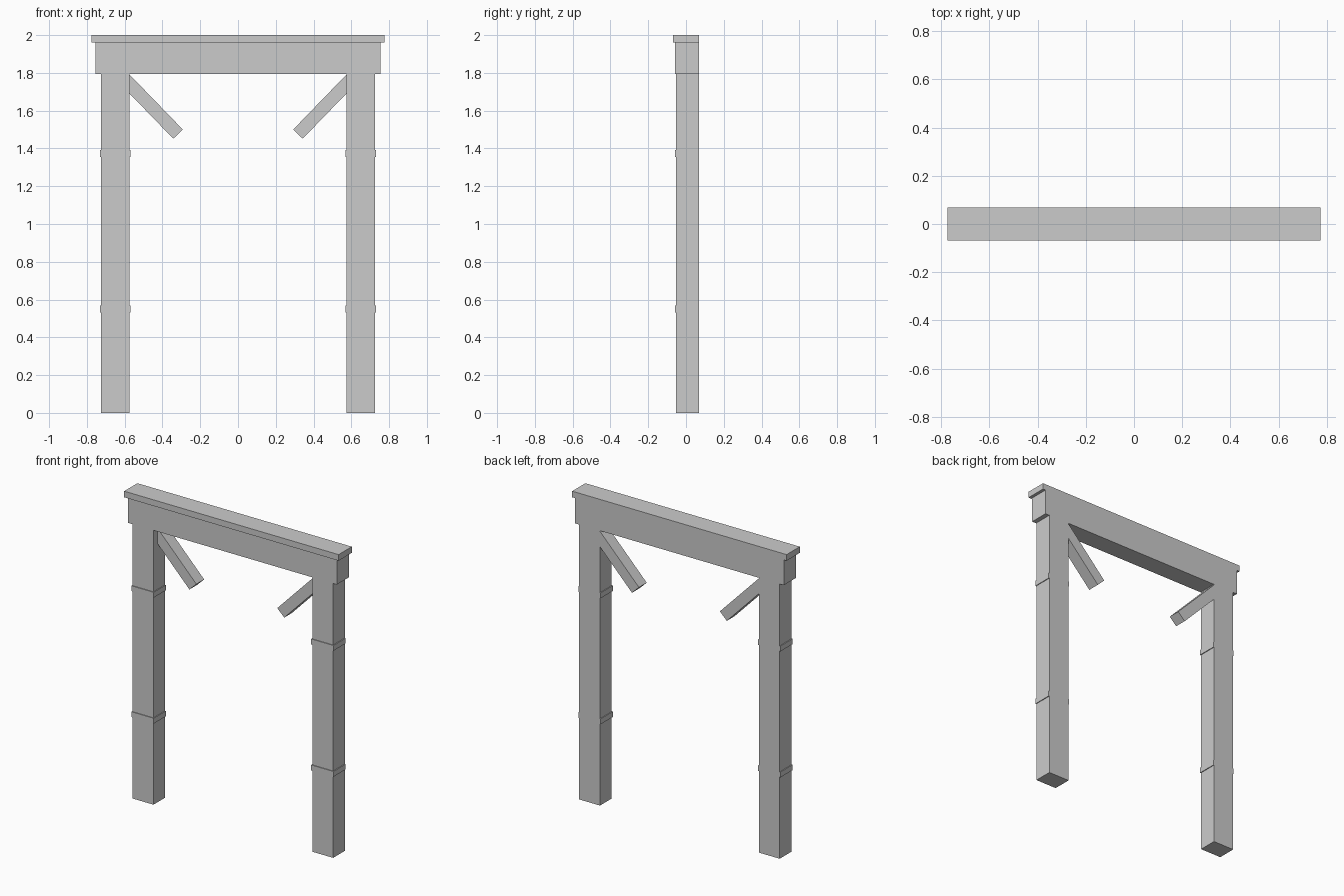
import bpy, bmesh, math
from mathutils import Matrix, Vector

if "Cube" in bpy.data.objects:
    bpy.data.objects.remove(bpy.data.objects["Cube"])

BACK = 0.068  # every part is flush with this back plane


def box(name, x, y, z, pivot=None, angle=0.0):
    """Box from (min, max) ranges, optionally turned about y around a pivot."""
    bm = bmesh.new()
    bmesh.ops.create_cube(bm, size=1.0)
    size = [r[1] - r[0] for r in (x, y, z)]
    mid = Vector([(r[0] + r[1]) / 2 for r in (x, y, z)])
    bmesh.ops.scale(bm, vec=size, verts=bm.verts)
    bmesh.ops.translate(bm, vec=mid, verts=bm.verts)
    if pivot:
        bmesh.ops.rotate(bm, cent=pivot, verts=bm.verts,
                         matrix=Matrix.Rotation(angle, 3, 'Y'))
    mesh = bpy.data.meshes.new(name)
    bm.to_mesh(mesh)
    bm.free()
    obj = bpy.data.objects.new(name, mesh)
    bpy.context.collection.objects.link(obj)
    return obj


def mirrored(obj):
    obj.modifiers.new("Mirror", 'MIRROR').use_axis[0] = True
    return obj


# Lintel: beam with an overhanging cap board
box("beam", (-0.755, 0.755), (-0.058, BACK), (1.795, 1.96))
box("cap_board", (-0.775, 0.775), (-BACK, BACK), (1.96, 2.0))

# Pair of posts
mirrored(box("posts", (0.574, 0.725), (-0.053, BACK), (0.0, 1.795)))

# Thin bands around each post
for name, z in (("lower_bands", 0.55), ("upper_bands", 1.373)):
    mirrored(box(name, (0.569, 0.73), (-0.058, BACK), (z - 0.0175, z + 0.0175)))

# Slanted braces, their upper ends buried in post and beam
end = Vector((0.3175, 0.0, 1.476))
mirrored(box("braces", (end.x, end.x + 0.42), (-0.012, BACK),
             (end.z - 0.035, end.z + 0.035), end, -math.radians(45.9)))
